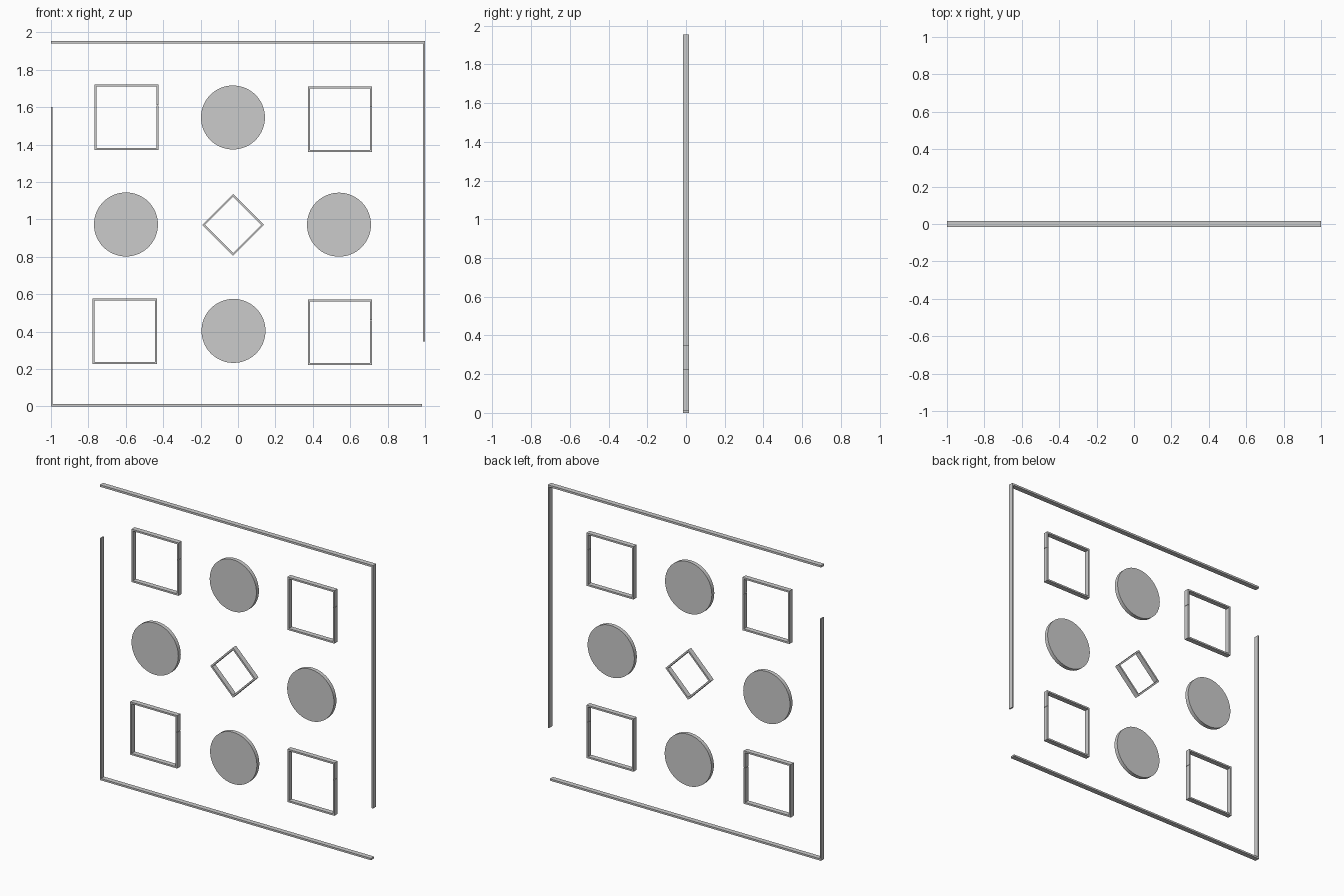
import bpy, math
from mathutils import Matrix, Vector

if "Cube" in bpy.data.objects:
    bpy.data.objects.remove(bpy.data.objects["Cube"])

T = 0.011      # bar thickness seen from the front
D = 0.033      # depth of the bars along y


def bar(name, x0, x1, z0, z1, depth=D, pivot=None, angle=0):
    """Box between two corners in the front plane, optionally turned about a pivot."""
    bpy.ops.mesh.primitive_cube_add(size=1)
    o = bpy.context.object
    o.name = name
    m = Matrix.Translation(((x0 + x1) / 2, 0, (z0 + z1) / 2))
    m = m @ Matrix.Diagonal((x1 - x0, depth, z1 - z0, 1))
    if pivot:
        m = Matrix.Translation(pivot) @ Matrix.Rotation(angle, 4, 'Y') @ m
    o.data.transform(m)
    return o


def square(name, x0, z0, w=0.344, h=0.35):
    """Open square frame; the right side is two strips meeting at a seam."""
    x1, z1 = x0 + w, z0 + h
    seam = z0 + h * 0.68
    bar(name + "_bottom", x0, x1, z0, z0 + T)
    bar(name + "_top", x0, x1, z1 - T, z1)
    bar(name + "_left", x0, x0 + T, z0 + T, z1 - T)
    bar(name + "_right_lower", x1 - T, x1, z0 + T, seam - 0.001)
    bar(name + "_right_upper", x1 - T, x1, seam + 0.001, z1 - T)


def disc(name, x, z):
    bpy.ops.mesh.primitive_cylinder_add(vertices=64, radius=0.171, depth=0.026,
                                        location=(x, 0, z),
                                        rotation=(math.pi / 2, 0, 0))
    bpy.context.object.name = name
    bpy.ops.object.shade_smooth_by_angle()


# Outer border strips, left and right ones stop short of the corners
bar("border_top", -1, 1, 1.94, 1.953)
bar("border_bottom", -1, 0.985, 0, 0.012)
bar("border_left", -1, -0.991, 0.012, 1.60)
bar("border_right", 0.99, 1, 0.346, 1.94)

# Corner square frames
square("square_top_left", -0.768, 1.372)
square("square_top_right", 0.373, 1.361)
square("square_bottom_left", -0.778, 0.227)
square("square_bottom_right", 0.373, 0.222)

# Solid discs between them
disc("disc_top", -0.027, 1.545)
disc("disc_left", -0.599, 0.973)
disc("disc_right", 0.540, 0.972)
disc("disc_bottom", -0.024, 0.404)

# Central diamond: four strips around a turned square
centre = Vector((-0.026, 0, 0.971))
h = 0.117
for i in range(4):
    bar(f"diamond_side_{i + 1}", -h, h - T, h - T, h,
        pivot=centre, angle=math.pi / 4 + i * math.pi / 2)
